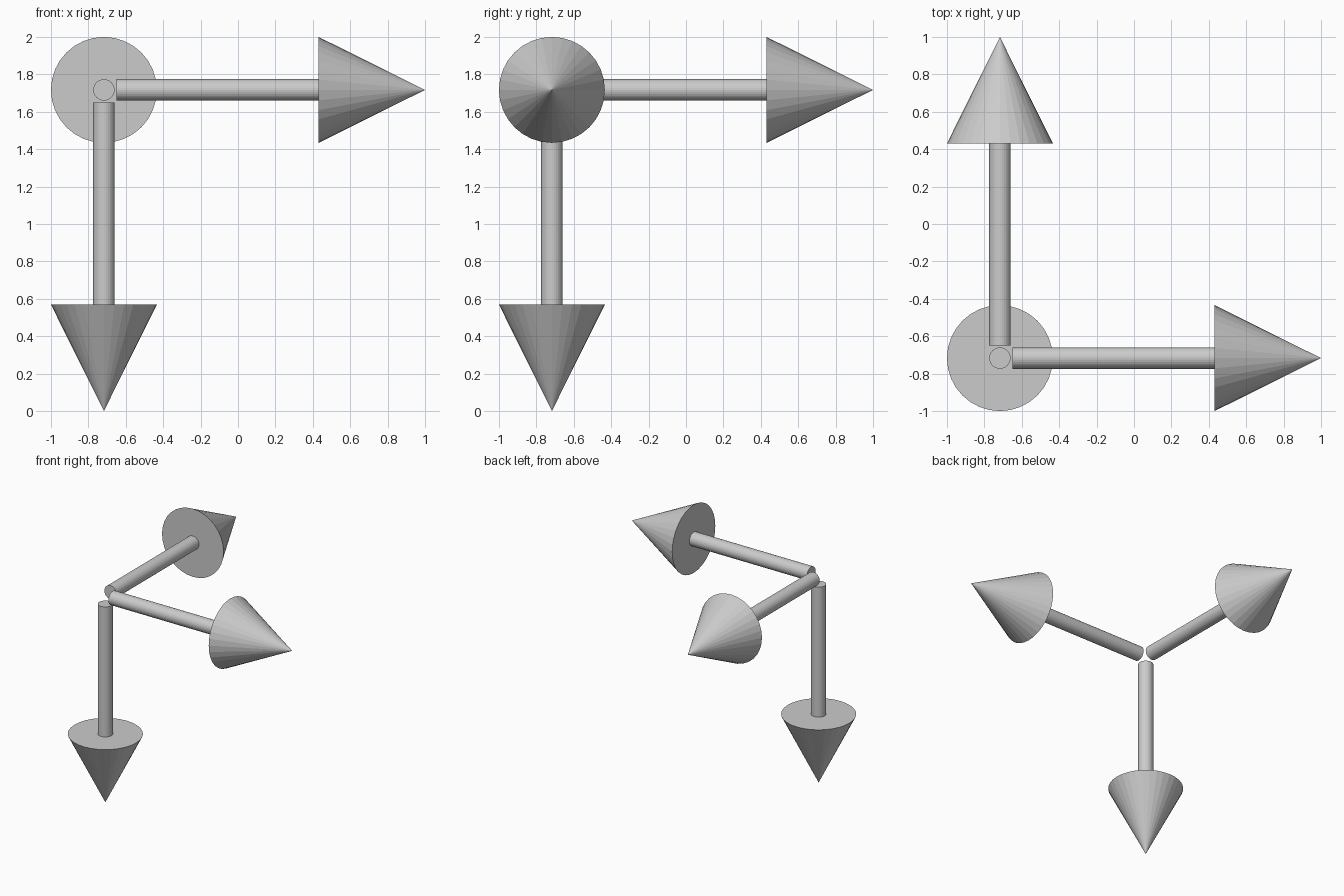
import bpy
from mathutils import Vector

if "Cube" in bpy.data.objects:
    bpy.data.objects.remove(bpy.data.objects["Cube"])

SIDES = 32
SHAFT_R, HEAD_R = 0.057, 0.283
CORNER = Vector((-0.717, -0.717, 1.717))
START, HEAD, TIP = 0.068, 1.148, 1.717  # distances from the corner along an arrow


def place(name, direction, a, b, r1, r2):
    """Capped cone or cylinder between distances a and b along an arrow."""
    bpy.ops.mesh.primitive_cone_add(
        vertices=SIDES, radius1=r1, radius2=r2, depth=b - a,
        location=CORNER + direction * (a + b) / 2,
        rotation=direction.to_track_quat('Z', 'Y').to_euler())
    bpy.context.object.name = name


# Three arrows pointing right, back and down from a shared corner
for label, axis in (("right", (1, 0, 0)), ("back", (0, 1, 0)), ("down", (0, 0, -1))):
    d = Vector(axis)
    place(label + "_arrow_shaft", d, START, HEAD, SHAFT_R, SHAFT_R)
    place(label + "_arrow_head", d, HEAD, TIP, HEAD_R, 0)
